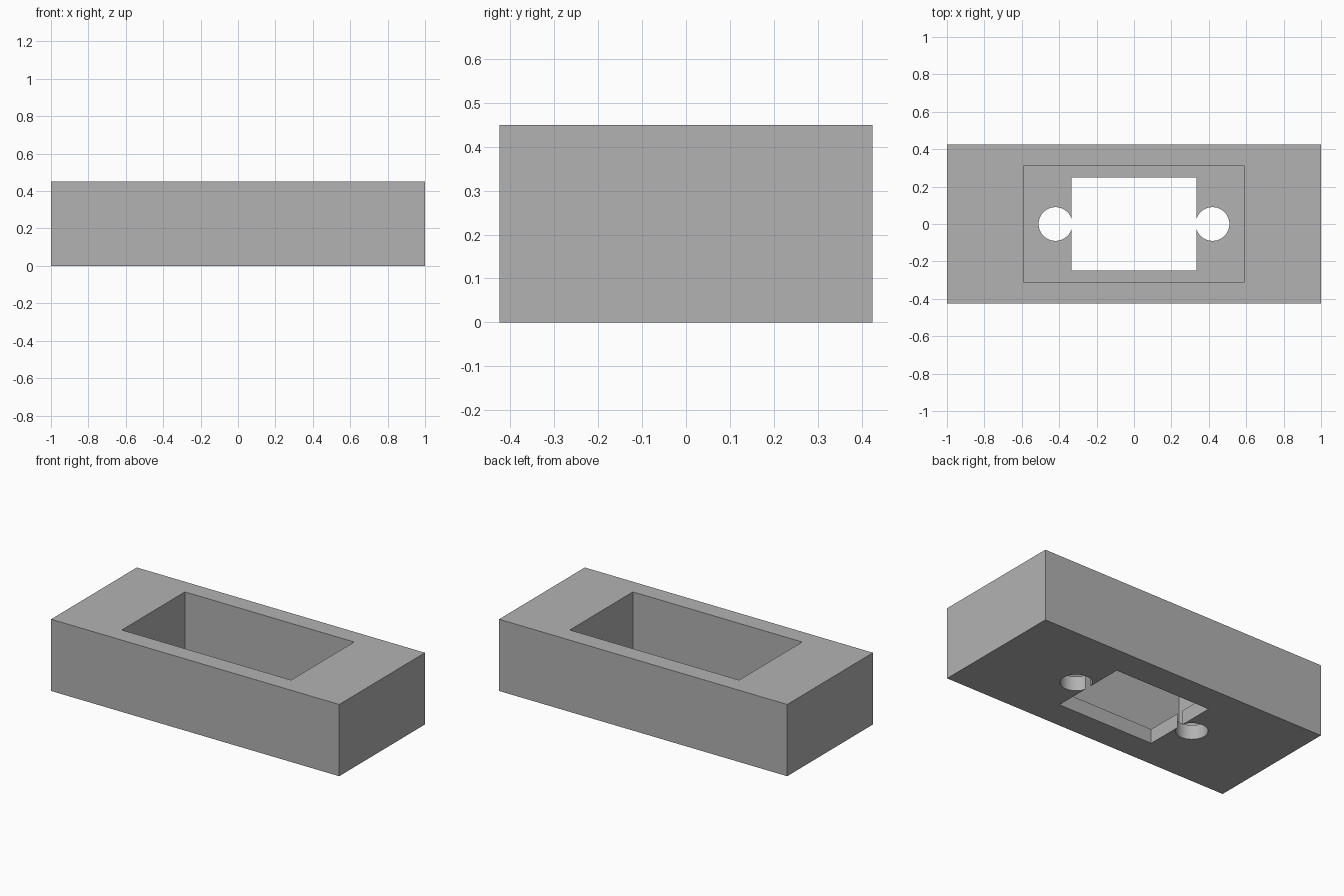
import bpy
from math import radians

default = bpy.data.objects.get("Cube")
if default:
    bpy.data.objects.remove(default, do_unlink=True)

WIDTH, DEPTH, HEIGHT = 2.0, 0.85, 0.45
FLOOR = 0.09

grey = bpy.data.materials.new("light grey")
grey.use_nodes = True
colour = (0.448, 0.448, 0.448, 1)
grey.diffuse_color = colour
grey.node_tree.nodes["Principled BSDF"].inputs["Base Color"].default_value = colour


def box(name, width, depth, bottom, top):
    bpy.ops.mesh.primitive_cube_add(size=1, location=(0, 0, (bottom + top) / 2))
    ob = bpy.context.object
    ob.name = name
    ob.scale = (width, depth, top - bottom)
    bpy.ops.object.transform_apply(location=True, rotation=False, scale=True)
    ob.data.materials.append(grey)
    return ob


def round_cutter(name, x, radius):
    bpy.ops.mesh.primitive_cylinder_add(vertices=64, radius=radius, depth=0.6, location=(x, 0, 0))
    ob = bpy.context.object
    ob.name = name
    ob.data.materials.append(grey)
    return ob


# Solid block
housing = box("housing", WIDTH, DEPTH, 0, HEIGHT)

# Deep pocket, window through the floor, and a screw hole at each end of it
cutters = [
    box("pocket_cutter", 1.175, 0.625, FLOOR, HEIGHT + 0.2),
    box("window_cutter", 0.666, 0.496, -0.2, HEIGHT + 0.1),
    round_cutter("left_hole_cutter", 0.42, 0.09),
    round_cutter("right_hole_cutter", -0.42, 0.09),
]

bpy.ops.object.select_all(action="DESELECT")
housing.select_set(True)
bpy.context.view_layer.objects.active = housing
for cutter in cutters:
    cut = housing.modifiers.new(cutter.name, "BOOLEAN")
    cut.operation = "DIFFERENCE"
    cut.solver = "EXACT"
    cut.object = cutter
    bpy.ops.object.modifier_apply(modifier=cut.name)
    bpy.data.objects.remove(cutter, do_unlink=True)

# Smooth hole walls, sharp box edges
bpy.ops.object.shade_smooth_by_angle(angle=radians(30))
